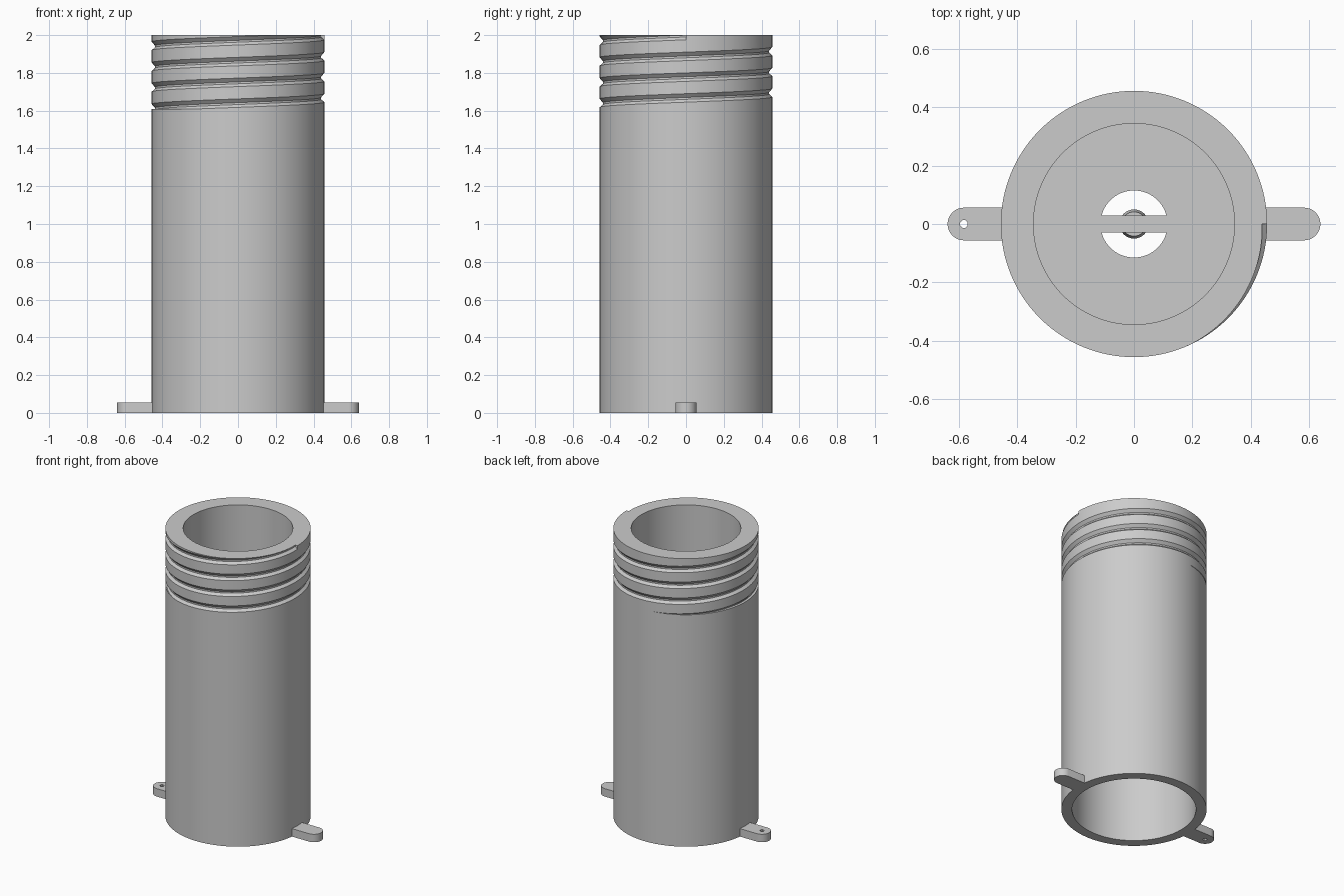
import bpy, bmesh, math

if "Cube" in bpy.data.objects:
    bpy.data.objects.remove(bpy.data.objects["Cube"])

grey = bpy.data.materials.new("plain grey")
grey.use_nodes = True
colour = (0.6, 0.6, 0.6, 1)
grey.diffuse_color = colour
grey.node_tree.nodes["Principled BSDF"].inputs["Base Color"].default_value = colour

OUTER, CORE, NECK, BORE, HOLE = 0.457, 0.44, 0.345, 0.39, 0.115
TOP, SHOULDER, FLOOR_TOP, FLOOR_BOTTOM = 2.0, 1.61, 1.45, 1.39
PITCH, TURNS, SEGMENTS = 0.11, 4, 128
# groove cross-section: height offset and radius
GROOVE = [(-0.025, OUTER), (-0.01, CORE), (0.0, CORE), (0.02, OUTER)]


def finish(ob):
    ob.data.materials.clear()
    ob.data.materials.append(grey)
    bpy.ops.object.select_all(action="DESELECT")
    ob.select_set(True)
    bpy.context.view_layer.objects.active = ob
    bpy.ops.object.shade_smooth_by_angle(angle=math.radians(30))


def add_mesh(name, bm):
    bmesh.ops.recalc_face_normals(bm, faces=bm.faces[:])
    mesh = bpy.data.meshes.new(name)
    bm.to_mesh(mesh)
    bm.free()
    ob = bpy.data.objects.new(name, mesh)
    bpy.context.collection.objects.link(ob)
    finish(ob)


def groove_centre(turn, angle):
    return TOP + PITCH * (turn - TURNS + angle / math.tau)


def thread_radius(z, angle):
    for turn in range(-1, TURNS):
        d = z - groove_centre(turn, angle)
        for (z0, r0), (z1, r1) in zip(GROOVE, GROOVE[1:]):
            if z0 <= d <= z1:
                return r0 + (r1 - r0) * (d - z0) / (z1 - z0)
    return OUTER


def wall_section(angle, first_turn):
    # closed tube section: outside, thread, then down the inside
    section = [(OUTER, 0), (OUTER, SHOULDER)]
    heights = [SHOULDER]
    for turn in range(first_turn, first_turn + TURNS + 1):
        heights += [groove_centre(turn, angle) + d for d, _ in GROOVE]
    for z in heights + [TOP]:
        z = min(max(z, SHOULDER), TOP)
        section.append((thread_radius(z, angle), z))
    return section + [(NECK, TOP), (NECK, FLOOR_TOP), (HOLE, FLOOR_TOP),
                      (HOLE, FLOOR_BOTTOM), (BORE, FLOOR_BOTTOM), (BORE, 0)]


# Threaded tube with an inner floor
bm = bmesh.new()


def column(angle, first_turn):
    return [bm.verts.new((r * math.cos(angle), r * math.sin(angle), z))
            for r, z in wall_section(angle, first_turn)]


def bridge(a, b):
    for i in range(len(a)):
        j = (i + 1) % len(a)
        bm.faces.new((a[i], b[i], b[j], a[j]))


columns = [column(math.tau * i / SEGMENTS, 0) for i in range(SEGMENTS + 1)]
for a, b in zip(columns, columns[1:]):
    bridge(a, b)
# step where the groove runs out
bridge(column(math.tau, -1), columns[0])
bmesh.ops.remove_doubles(bm, verts=bm.verts[:], dist=0.00005)
bmesh.ops.dissolve_degenerate(bm, edges=bm.edges[:], dist=0.00005)
add_mesh("threaded_tube", bm)


# Rounded mounting ears at the foot
def ear(name, side, hole):
    curve = bpy.data.curves.new(name, "CURVE")
    curve.dimensions = "2D"
    curve.fill_mode = "BOTH"
    curve.extrude = 0.0275
    half, end = 0.056, 0.584
    outline = [(0.42, half)]
    for i in range(17):
        t = math.pi * (0.5 - i / 16)
        outline.append((end + half * math.cos(t), half * math.sin(t)))
    outline.append((0.42, -half))
    loops = [outline]
    if hole:
        loops.append([(end + 0.014 * math.cos(math.tau * (i + 0.5) / 8),
                       0.014 * math.sin(math.tau * (i + 0.5) / 8)) for i in range(8)])
    for loop in loops:
        spline = curve.splines.new("POLY")
        spline.points.add(len(loop) - 1)
        spline.use_cyclic_u = True
        for p, (x, y) in zip(spline.points, loop):
            p.co = (side * x, y, 0, 1)
    ob = bpy.data.objects.new(name, curve)
    ob.location.z = curve.extrude
    bpy.context.collection.objects.link(ob)
    bpy.ops.object.select_all(action="DESELECT")
    ob.select_set(True)
    bpy.context.view_layer.objects.active = ob
    bpy.ops.object.convert(target="MESH")
    finish(bpy.context.object)


ear("left_ear", 1, False)
ear("right_ear", -1, True)

# Bar across the floor opening
bm = bmesh.new()
bmesh.ops.create_cube(bm, size=1)
for v in bm.verts:
    v.co.x *= 2 * HOLE
    v.co.y *= 0.06
    v.co.z = FLOOR_TOP if v.co.z > 0 else FLOOR_BOTTOM
add_mesh("floor_bar", bm)

# Tapered boss under the bar
bm = bmesh.new()
bmesh.ops.create_cone(bm, cap_ends=True, segments=32, radius1=0.05, radius2=0.042, depth=0.06)
bmesh.ops.translate(bm, verts=bm.verts[:], vec=(0, 0, FLOOR_BOTTOM - 0.03))
add_mesh("bar_boss", bm)
